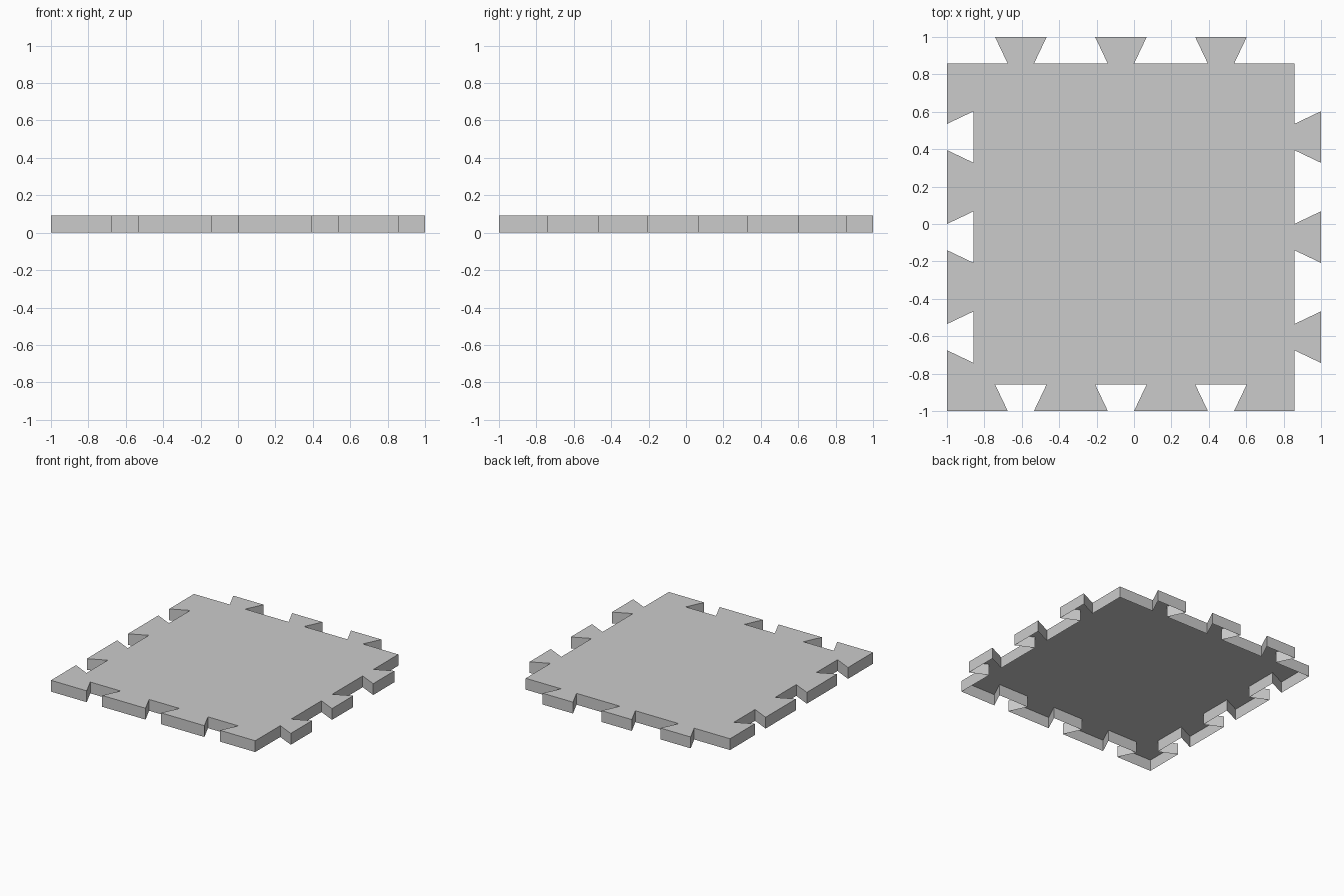
import bpy, bmesh

if "Cube" in bpy.data.objects:
    bpy.data.objects.remove(bpy.data.objects["Cube"])

DEPTH = 0.143          # how far each dovetail reaches
BODY = 1 - DEPTH       # edge of the plain body on the tab sides
THICK = 0.093
CENTRES = (-0.605, -0.07, 0.465)
NECK, TIP = 0.07, 0.138


def dovetails():
    """(position along edge, offset outward) for one interlocking edge."""
    pts = []
    for c in CENTRES:
        pts += [(c - NECK, 0), (c - TIP, DEPTH), (c + TIP, DEPTH), (c + NECK, 0)]
    return pts


# Outline: the notched sides repeat the tabbed sides, shifted by one tile
edge = dovetails()
outline = [(-1, -1)] + [(t, -1 + d) for t, d in edge]
outline += [(BODY, -1)] + [(BODY + d, t) for t, d in edge]
outline += [(BODY, BODY)] + [(t, BODY + d) for t, d in reversed(edge)]
outline += [(-1, BODY)] + [(-1 + d, t) for t, d in reversed(edge)]

# Tile: top skin with side walls, open underneath
bm = bmesh.new()
top = [bm.verts.new((x, y, THICK)) for x, y in outline]
low = [bm.verts.new((x, y, 0)) for x, y in outline]
bm.faces.new(top)
n = len(top)
for i in range(n):
    j = (i + 1) % n
    bm.faces.new((low[i], low[j], top[j], top[i]))

mesh = bpy.data.meshes.new("interlocking_floor_tile")
bm.to_mesh(mesh)
bm.free()
tile = bpy.data.objects.new("interlocking_floor_tile", mesh)
bpy.context.collection.objects.link(tile)
